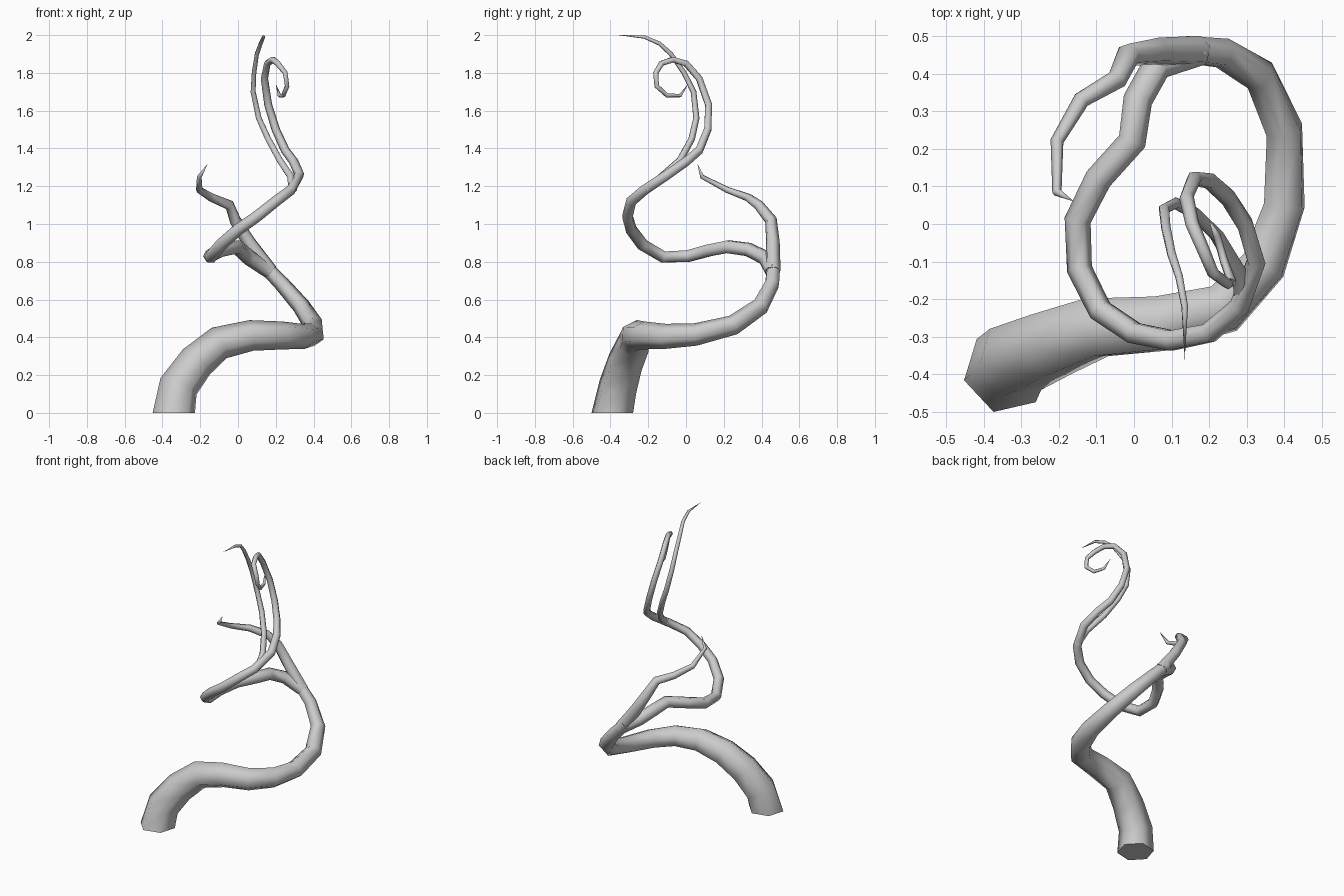
import bpy
import bmesh
import math
from mathutils import Vector

cube = bpy.data.objects.get("Cube")
if cube:
    bpy.data.objects.remove(cube, do_unlink=True)

SIDES = 6

# One plain grey for the whole vine
grey = bpy.data.materials.new("plain grey")
grey.use_nodes = True
colour = (0.6, 0.6, 0.6, 1)
grey.diffuse_color = colour
grey.node_tree.nodes["Principled BSDF"].inputs["Base Color"].default_value = colour


def tangents(path):
    """Direction along the path at each point, averaged from its two segments."""
    steps = [(b - a).normalized() for a, b in zip(path, path[1:])]
    inner = [(a + b).normalized() for a, b in zip(steps, steps[1:])]
    return [steps[0]] + inner + [steps[-1]]


def tube(name, points, start, end, power=1.0, flat_base=False, pointed=True):
    """Sweep a tapering six-sided ring along points given in hundredths."""
    path = [Vector(p) / 100 for p in points]
    directions = tangents(path)
    if flat_base:
        directions[0] = Vector((0, 0, 1))
    last = len(path) - 1
    bm = bmesh.new()
    rings = []

    # The first ring's spoke sets the twist, and is carried along the path
    spoke = Vector((math.cos(math.radians(13)), math.sin(math.radians(13)), 0))
    for i, (centre, along) in enumerate(zip(path, directions)):
        spoke = (spoke - along * spoke.dot(along)).normalized()
        across = along.cross(spoke)
        if pointed and i == last:
            rings.append([bm.verts.new(centre)])
            break
        radius = end + (start - end) * (1 - i / last) ** power
        ring = []
        for k in range(SIDES):
            angle = math.tau * k / SIDES
            offset = spoke * math.cos(angle) + across * math.sin(angle)
            ring.append(bm.verts.new(centre + offset * radius))
        rings.append(ring)

    # Skin neighbouring rings, closing to a point at a tendril tip
    for lower, upper in zip(rings, rings[1:]):
        for k in range(SIDES):
            n = (k + 1) % SIDES
            if len(upper) == 1:
                bm.faces.new((lower[k], lower[n], upper[0]))
            else:
                bm.faces.new((lower[k], lower[n], upper[n], upper[k]))
    for face in bm.faces:
        face.smooth = True

    # Flat end caps with crisp rims
    caps = [rings[0][::-1]]
    if not pointed:
        caps.append(rings[-1])
    for cap in caps:
        face = bm.faces.new(cap)
        for edge in face.edges:
            edge.smooth = False

    mesh = bpy.data.meshes.new(name)
    bm.to_mesh(mesh)
    bm.free()
    mesh.materials.append(grey)
    obj = bpy.data.objects.new(name, mesh)
    bpy.context.collection.objects.link(obj)
    return obj


# Thick stem rising from the ground and sweeping round to the fork
stem = [
    (-34, -39, 0), (-31.5, -36, 14), (-22, -32, 27), (-10, -27.5, 37),
    (7, -26.5, 41), (24, -22.5, 41), (34.5, -11, 40.5), (40, 5, 41.5),
    (40, 25, 46.5), (33.5, 39.5, 56.5), (23.5, 45.5, 68), (13, 46.5, 79),
]
tube("main_stem", stem, 0.115, 0.038, power=1.25, flat_base=True, pointed=False)

# Long branch that loops round the front, climbs and curls into a spiral
climb = [
    (17, 46, 75), (6, 42, 82), (1, 33, 86.5), (-0.5, 22, 88), (-9.5, 12, 86),
    (-15, 1, 83), (-14.5, -12, 82.5), (-9, -23, 89), (0, -29, 97),
    (10, -31, 104), (20, -29, 112), (28, -22, 118), (32.5, -10, 126),
    (29.5, 0, 133), (25, 7, 139), (20, 11.5, 150), (16, 12, 163),
    (14, 7, 177), (15.5, 0, 185),
]
curl = [
    (18.5, -7, 187), (21, -13, 185), (25, -16, 180), (26, -15.5, 173),
    (24, -10, 168), (22, -3, 168), (20, 1, 174),
]
tube("curling_branch", climb + curl, 0.042, 0.009)

# Side branch that leaves the fork to the back and hooks forward
hook = [
    (17, 46, 75), (6, 46, 90), (-1.5, 45, 102), (-4.5, 38.5, 110),
    (-14, 33, 114), (-20.5, 22, 118), (-20.5, 8.5, 125), (-16, 6, 132),
]
tube("hooked_branch", hook, 0.042, 0.008)

# Thin tendril that splits off the long branch and rises to the top
tendril = [
    (29, -21, 118), (28, -13, 125), (22, -3, 134), (16, 3, 145),
    (11, 5.5, 156), (8, 4, 170), (8.5, -1, 180), (10, -8, 190),
    (12, -14, 195.5), (13.5, -22, 199), (13.5, -36, 200),
]
tube("top_tendril", tendril, 0.022, 0.008)
